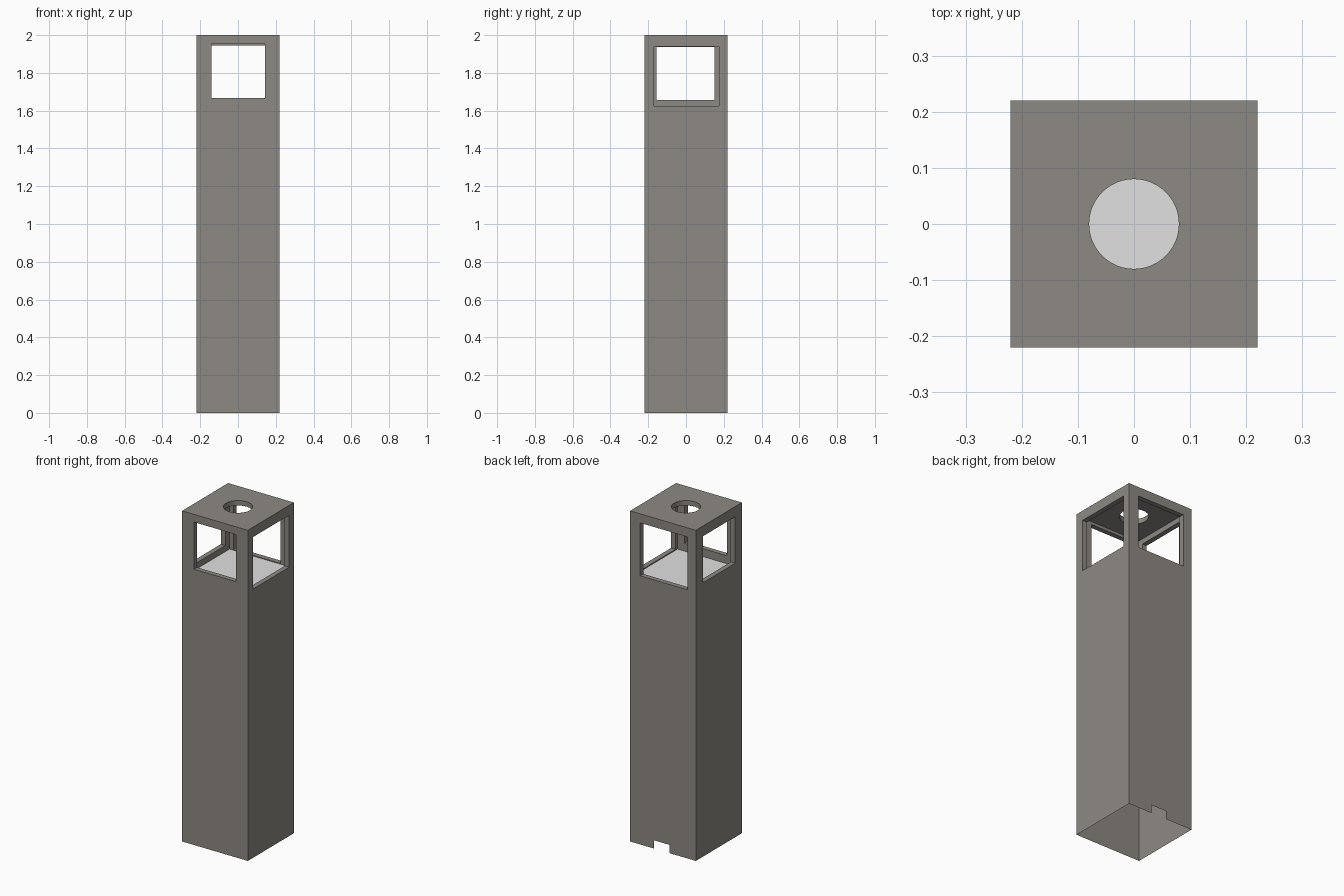
import bpy, bmesh
from mathutils import Matrix

if "Cube" in bpy.data.objects:
    bpy.data.objects.remove(bpy.data.objects["Cube"])


def material(name, rgb):
    m = bpy.data.materials.new(name)
    m.diffuse_color = (*rgb, 1)
    m.use_nodes = True
    m.node_tree.nodes["Principled BSDF"].inputs["Base Color"].default_value = m.diffuse_color
    return m


STONE = material("warm_grey", (0.268, 0.25, 0.224))
LIGHT = material("pale_grey", (0.75, 0.75, 0.75))

H = 0.22        # half width of the pillar
T = 0.03        # wall thickness of the head
FLOOR = 1.62    # top of the chamber floor
BASE = 1.61     # where the head meets the hollow shaft


def add_object(name, bm, mat=None):
    me = bpy.data.meshes.new(name)
    bm.to_mesh(me)
    bm.free()
    ob = bpy.data.objects.new(name, me)
    bpy.context.collection.objects.link(ob)
    if mat:
        me.materials.append(mat)
    return ob


def box(name, lo, hi, mat=None):
    bm = bmesh.new()
    size = [b - a for a, b in zip(lo, hi)]
    mid = [(a + b) / 2 for a, b in zip(lo, hi)]
    bmesh.ops.create_cube(bm, size=1, matrix=Matrix.Translation(mid) @ Matrix.Diagonal((*size, 1)))
    return add_object(name, bm, mat)


def cut(target, cutter):
    mod = target.modifiers.new("cut", 'BOOLEAN')
    mod.operation = 'DIFFERENCE'
    mod.solver = 'EXACT'
    mod.object = cutter
    bpy.context.view_layer.objects.active = target
    bpy.ops.object.modifier_apply(modifier=mod.name)
    bpy.data.objects.remove(cutter)


# Head: thick-walled chamber with four windows and a round roof opening
head = box("lantern_head", (-H, -H, BASE), (H, H, 2.0), STONE)
I = H - T
cut(head, box("chamber_cutter", (-I, -I, BASE - 0.1), (I, I, 2 - T)))
O = H + 0.05
windows = [
    ((-0.141, -O, 1.668), (0.142, -0.1, 1.953)),   # front
    ((-0.163, 0.1, 1.625), (0.153, O, 1.945)),     # back
    ((0.1, -0.17, 1.626), (O, 0.175, 1.94)),       # right
    ((-O, -0.156, 1.657), (-0.1, 0.15, 1.938)),    # left
]
for lo, hi in windows:
    cut(head, box("window_cutter", lo, hi))

bm = bmesh.new()
bmesh.ops.create_cone(bm, cap_ends=True, segments=48, radius1=0.08, radius2=0.08,
                      depth=0.2, matrix=Matrix.Translation((0, 0, 2)))
cut(head, add_object("roof_hole_cutter", bm))

# Pale floor of the chamber
box("chamber_floor", (-I, -I, BASE), (I, I, FLOOR), LIGHT)

# Shaft: thin open-bottomed shell with a notch at the foot of the back wall
bm = bmesh.new()
walls = [
    [(-H, -H, 0), (H, -H, 0), (H, -H, BASE), (-H, -H, BASE)],
    [(H, -H, 0), (H, H, 0), (H, H, BASE), (H, -H, BASE)],
    [(-H, H, 0), (-H, -H, 0), (-H, -H, BASE), (-H, H, BASE)],
    [(H, H, 0), (0.06, H, 0), (0.06, H, 0.05), (-0.042, H, 0.05),
     (-0.042, H, 0), (-H, H, 0), (-H, H, BASE), (H, H, BASE)],
]
for pts in walls:
    bm.faces.new([bm.verts.new(p) for p in pts])
bmesh.ops.remove_doubles(bm, verts=bm.verts, dist=1e-5)
add_object("hollow_shaft", bm, STONE)
